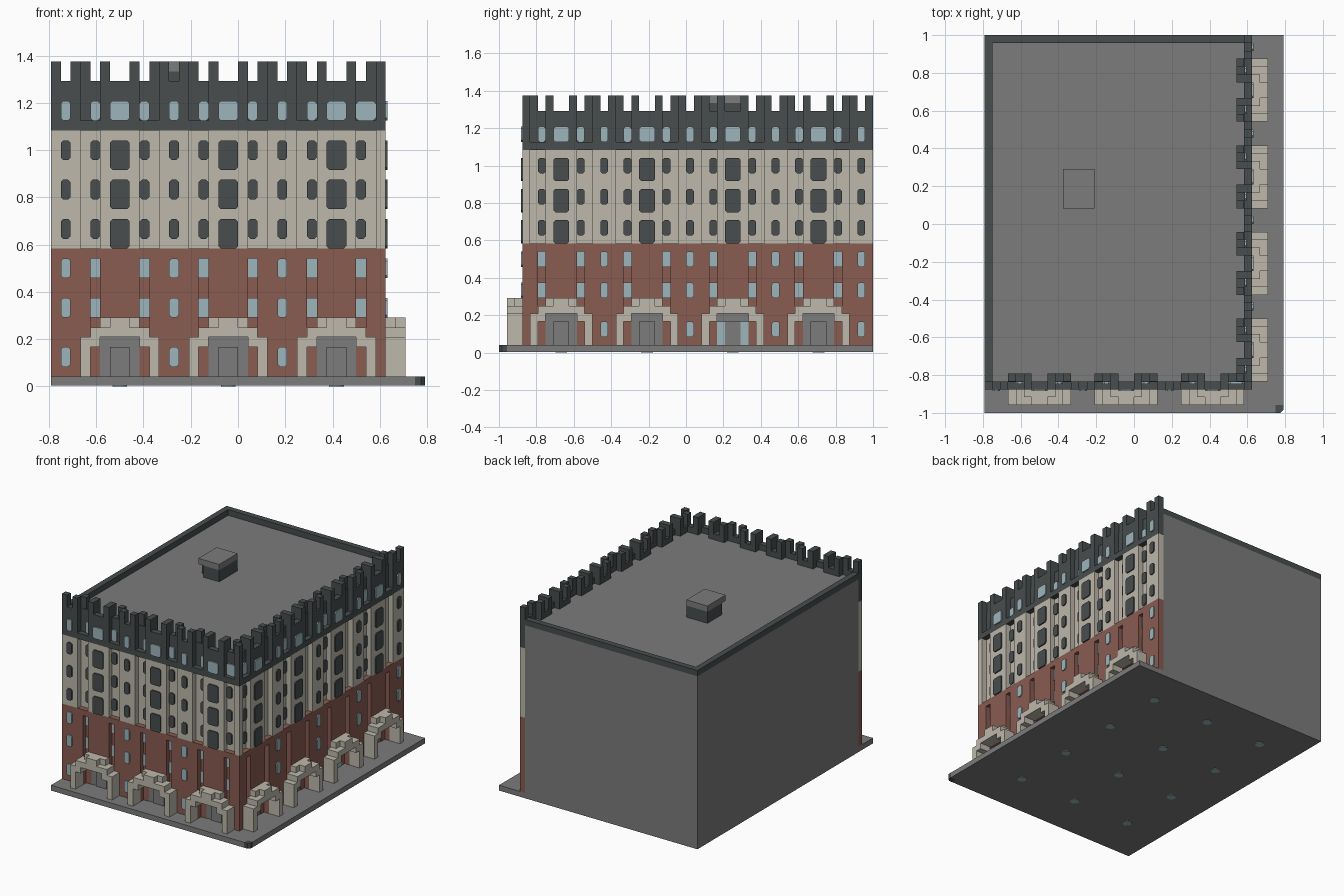
import bpy, bmesh
from mathutils import Vector

V = 1 / 24          # one building block in units
THIN = 0.2          # plate thickness in blocks

cube = bpy.data.objects.get("Cube")
if cube:
    bpy.data.objects.remove(cube, do_unlink=True)


def material(name, rgb):
    m = bpy.data.materials.new(name)
    m.use_nodes = True
    m.diffuse_color = (*rgb, 1)
    bsdf = m.node_tree.nodes["Principled BSDF"]
    bsdf.inputs["Base Color"].default_value = (*rgb, 1)
    bsdf.inputs["Roughness"].default_value = 0.8
    return m


GREY = material("grey concrete", (0.20, 0.20, 0.20))
BRICK = material("red brick", (0.25, 0.106, 0.083))
CREAM = material("cream stone", (0.51, 0.48, 0.41))
SLATE = material("dark slate", (0.065, 0.075, 0.077))
GLASS = material("pale blue glass", (0.34, 0.46, 0.50))


def front(u, d, z):
    return Vector((u, -21 + d, z)) * V


def side(u, d, z):
    return Vector((15 - d, u, z)) * V


def world(x, y, z):
    return Vector((x, y, z)) * V


class Part:
    """Collects boxes and plates in one mesh, placed through a frame."""

    def __init__(self, name, mat, frame=world):
        self.name, self.mat, self.frame = name, mat, frame
        self.bm = bmesh.new()

    def prism(self, low, high):
        a = [self.bm.verts.new(self.frame(*p)) for p in low]
        b = [self.bm.verts.new(self.frame(*p)) for p in high]
        self.bm.faces.new(a)
        self.bm.faces.new(b)
        for i in range(len(a)):
            j = (i + 1) % len(a)
            self.bm.faces.new((a[i], a[j], b[j], b[i]))

    def box(self, u0, u1, d0, d1, z0, z1):
        ring = ((u0, d0), (u1, d0), (u1, d1), (u0, d1))
        self.prism([(u, d, z0) for u, d in ring], [(u, d, z1) for u, d in ring])

    def pane(self, u0, u1, z0, z1, d, cut=0.25):
        ring = [(u0 + cut, z0), (u1 - cut, z0), (u1, z0 + cut), (u1, z1 - cut),
                (u1 - cut, z1), (u0 + cut, z1), (u0, z1 - cut), (u0, z0 + cut)]
        if cut == 0:
            ring = ring[0:1] + ring[1:2] + ring[4:6]
        self.prism([(u, d, z) for u, z in ring], [(u, d - THIN, z) for u, z in ring])

    def finish(self):
        bmesh.ops.recalc_face_normals(self.bm, faces=self.bm.faces)
        mesh = bpy.data.meshes.new(self.name)
        self.bm.to_mesh(mesh)
        self.bm.free()
        mesh.materials.append(self.mat)
        bpy.context.collection.objects.link(bpy.data.objects.new(self.name, mesh))


def spans(u0, u1, gaps):
    """Solid stretches left between gaps."""
    out, u = [], u0
    for a, b in sorted(gaps):
        if a > u:
            out.append((u, a))
        u = b
    return out + ([(u, u1)] if u < u1 else [])


def facade(tag, frame, u0, u1, bays):
    brick = Part(tag + "_brick_storeys", BRICK, frame)
    stone = Part(tag + "_stone_storeys", CREAM, frame)
    top = Part(tag + "_battlements", SLATE, frame)
    arches = Part(tag + "_arches", CREAM, frame)
    glass = Part(tag + "_blue_windows", GLASS, frame)
    dark = Part(tag + "_dark_windows", SLATE, frame)
    doors = Part(tag + "_doors", GREY, frame)

    slots = [(b + k, b + k + 1) for b in bays for k in (1, 6)]
    niches = [(b + k, b + k + 2) for b in bays for k in (0, 6)]
    openings = [(b + 2, b + 6) for b in bays]

    # brick storeys with narrow slots and door openings
    for a, b in spans(u0, u1, slots + openings):
        brick.box(a, b, 0, 1, 1, 13)
    for a, b in openings:
        brick.box(a, b, 0, 1, 5, 13)
        doors.box(a + 1, b - 1, 1 - THIN, 1, 1, 4)
    brick.box(u0, u1, 0, 1, 13, 14)

    # stone storeys and battlements stepping back at the niches
    for a, b in spans(u0, u1, niches):
        stone.box(a, b, 0, 1, 14, 26)
        top.box(a, b, 0, 1, 27, 31)
    top.box(u0, u1, 0, 1, 26, 27)
    for a, b in slots:
        brick.box(a, b, 0.9, 1, 1, 13)
    for a, b in niches:
        stone.box(a, b, 0.9, 1, 14, 26)
        top.box(a, b, 0.9, 2, 27, 31)

    # merlons and the corner pieces that tie the niches in
    for b in bays:
        top.box(b + 2, b + 3, 1, 2, 30, 33)
        top.box(b + 5, b + 6, 1, 2, 30, 33)
        for m in (b + 2, b + 5, b - 1, b + 8):
            top.box(m, m + 1, 0, 1, 31, 33)
        for m in (b, b + 7):
            top.box(m, m + 1, 1, 2, 31, 33)
    end = u0 if tag == "front" else u1 - 1
    top.box(end, end + 1, 0, 1, 31, 33)

    # windows on the flat wall between bays
    middles = {m for b in bays for m in (b - 2, b + 9) if u0 < m < u1 - 1}
    for m in middles:
        for z in (2, 7, 11, 27):
            glass.pane(m, m + 1, z, z + 2, 0)
        for z in (15, 19, 23):
            dark.pane(m, m + 1, z, z + 2, 0)

    # windows inside the bays
    for b in bays:
        for k in (1, 6):
            for z in (7, 11):
                glass.pane(b + k, b + k + 1, z, z + 2, 0.9, 0)
            wide = 2 if tag == "front" and b == bays[-1] and k == 6 else 1
            glass.pane(b + k, b + k + wide, 27, 29, 0.9)
            for z in (15, 19, 23):
                dark.pane(b + k, b + k + 1, z, z + 2, 0.9)
        glass.pane(b + 3, b + 5, 27, 29, 0)
        for z in (14, 18, 22):
            dark.pane(b + 3, b + 5, z, z + 3, 0)

    # stepped porch arches
    for b in bays:
        for k in (0, 7):
            arches.box(b + k, b + k + 1, -2, 0, 1, 5)
        for k in (1, 6):
            arches.box(b + k, b + k + 1, -2, 0, 4, 6)
        arches.box(b + 2, b + 6, -2, 0, 5, 6)
        arches.box(b + 2, b + 6, -1, 0, 6, 7)
        arches.box(b + 3, b + 5, -2, -1, 6, 7)

    # one side entrance has glazing beside its door
    if tag == "side":
        for k in (2, 5):
            glass.pane(bays[2] + k, bays[2] + k + 1, 1, 4, 1, 0)

    for part in (brick, stone, top, arches, glass, dark, doors):
        part.finish()


FRONT_BAYS = [-16, -5, 6]
SIDE_BAYS = [-20, -9, 2, 13]
facade("front", front, -19, 15, FRONT_BAYS)
facade("side", side, -21, 24, SIDE_BAYS)

# ground slab with a clipped corner
slab = Part("ground_slab", GREY)
ring = [(-19, -24), (18, -24), (18, -23), (19, -23), (19, 24), (-19, 24)]
slab.prism([(x, y, 0.08) for x, y in ring], [(x, y, 1) for x, y in ring])
slab.finish()
corner = Part("slab_corner", SLATE)
ring = [(18, -24), (18.6, -24), (19, -23.6), (19, -23), (18, -23)]
corner.prism([(x, y, 0.08) for x, y in ring], [(x, y, 1) for x, y in ring])
corner.finish()

# plain main block, its blank walls and flat roof
core = Part("main_block", GREY)
core.box(-19, 14, -20, 24, 1, 30)
core.finish()
rim = Part("rear_parapet", SLATE)
rim.box(-19, -18, -20, 24, 30, 31)
rim.box(-18, 14, 23, 24, 30, 31)
rim.finish()

# roof hut with an overhanging cap
hut = Part("roof_hut", SLATE)
hut.box(-8, -5, 2, 7, 30, 32)
hut.box(-9, -8, 3, 7, 30, 32)
hut.finish()
cap = Part("roof_hut_cap", GREY)
cap.box(-9, -5, 2, 7, 32, 33)
cap.finish()

# round plates under the slab
for b in FRONT_BAYS:
    for c in SIDE_BAYS:
        bpy.ops.mesh.primitive_cylinder_add(vertices=12, radius=0.75 * V, depth=0.08 * V,
                                            location=world(b + 4, c + 4, 0.04))
        disc = bpy.context.object
        disc.name = "underside_disc"
        disc.data.materials.append(GLASS)
